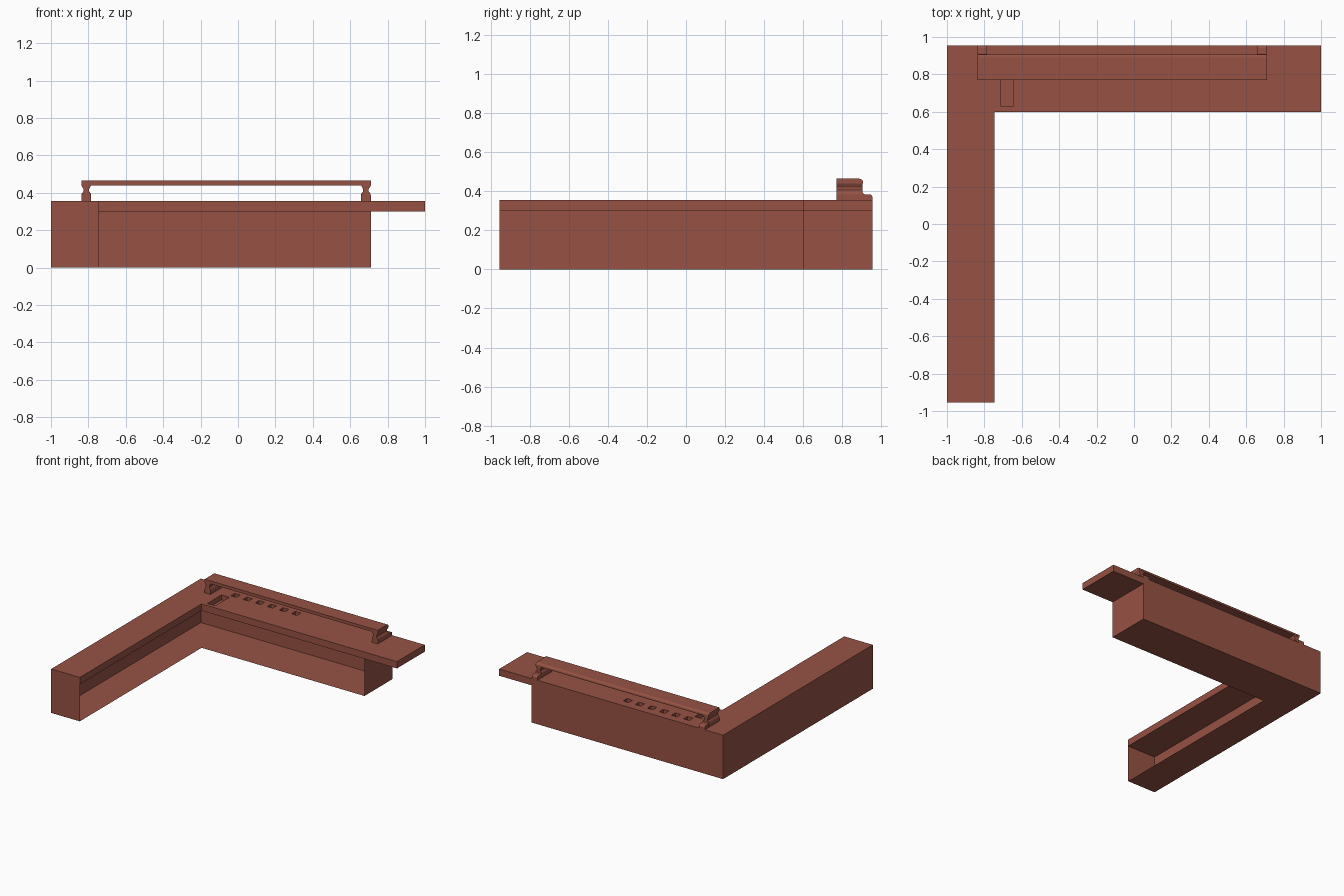
import bpy, bmesh, math
from mathutils import Vector

if "Cube" in bpy.data.objects:
    bpy.data.objects.remove(bpy.data.objects["Cube"])

mat = bpy.data.materials.new("terracotta red")
mat.diffuse_color = (0.31, 0.085, 0.058, 1)
mat.use_nodes = True
mat.node_tree.nodes["Principled BSDF"].inputs["Base Color"].default_value = mat.diffuse_color


def make(name, bm, keep_normals=False):
    if not keep_normals:
        bmesh.ops.recalc_face_normals(bm, faces=bm.faces)
    me = bpy.data.meshes.new(name)
    bm.to_mesh(me)
    bm.free()
    me.materials.append(mat)
    ob = bpy.data.objects.new(name, me)
    bpy.context.collection.objects.link(ob)
    return ob


def prism(pts, direction):
    """Closed solid: polygon of 3D points swept along a direction."""
    bm = bmesh.new()
    f = bm.faces.new([bm.verts.new(p) for p in pts])
    r = bmesh.ops.extrude_face_region(bm, geom=[f], use_keep_orig=True)
    vs = [v for v in r["geom"] if isinstance(v, bmesh.types.BMVert)]
    bmesh.ops.translate(bm, verts=vs, vec=Vector(direction))
    return bm


def l_shape(x_end, z):
    return [(-1, -.955, z), (-.745, -.955, z), (-.745, .6, z),
            (x_end, .6, z), (x_end, .955, z), (-1, .955, z)]


def box(bm, x0, x1, y0, y1, z0, z1):
    r = bmesh.ops.create_cube(bm, size=1)
    for v in r["verts"]:
        v.co = ((x0 + x1) / 2 + v.co.x * (x1 - x0), (y0 + y1) / 2 + v.co.y * (y1 - y0),
                (z0 + z1) / 2 + v.co.z * (z1 - z0))


def arc(cx, cz, r, a0, a1, n=5):
    return [(cx + r * math.cos(math.radians(a0 + (a1 - a0) * i / n)),
             cz + r * math.sin(math.radians(a0 + (a1 - a0) * i / n))) for i in range(n + 1)]


# L-shaped cabinet shell: floor, outer walls and end panels, open on the inner sides
bm = prism(l_shape(.71, 0), (0, 0, .3))
bmesh.ops.recalc_face_normals(bm, faces=bm.faces)
open_faces = []
for f in bm.faces:
    c = f.calc_center_median()
    inner_left = abs(f.normal.x) > .9 and abs(c.x + .745) < .01
    inner_back = abs(f.normal.y) > .9 and abs(c.y - .6) < .01
    if inner_left or inner_back or f.normal.z > .9:
        open_faces.append(f)
bmesh.ops.delete(bm, geom=open_faces, context='FACES')
make("cabinet_shell", bm, keep_normals=True)

# Counter slab overhanging at the right end
slab = make("counter_slab", prism(l_shape(1, .3), (0, 0, .055)))

# Pockets cut in the counter: one long tray and six small square wells
bm = bmesh.new()
box(bm, -.715, -.645, .63, .81, .315, .4)
for i in range(6):
    x = -.625 + i * .108
    box(bm, x - .025, x + .025, .838, .888, .315, .4)
cutter = make("pocket_cutter", bm)
cutter.hide_render = True
cutter.hide_viewport = True
mod = slab.modifiers.new("pockets", 'BOOLEAN')
mod.operation = 'DIFFERENCE'
mod.solver = 'EXACT'
mod.object = cutter

# Raised shelf with a rounded back top edge
shelf_prof = [(.77, .44), (.907, .44)] + arc(.889, .447, .018, 0, 90) + [(.77, .465)]
make("raised_shelf", prism([(-.837, y, z) for y, z in shelf_prof], (1.547, 0, 0)))

# Shelf supports: waisted profile with a rounded foot towards the back
half = [(.026, .355), (.026, .388), (.022, .398), (.015, .408),
        (.015, .42), (.021, .43), (.026, .44)]
foot_prof = [(.90, .355), (.955, .355), (.955, .368)] + arc(.94, .37, .015, 0, 90) \
    + [(.917, .385), (.91, .388), (.907, .395), (.90, .395)]
for side, cx in (("left", -.811), ("right", .684)):
    outline = [(cx + w, z) for w, z in half] + [(cx - w, z) for w, z in reversed(half)]
    make(side + "_shelf_support", prism([(x, .77, z) for x, z in outline], (0, .135, 0)))
    make(side + "_support_foot", prism([(cx - .0255, y, z) for y, z in foot_prof], (.051, 0, 0)))
